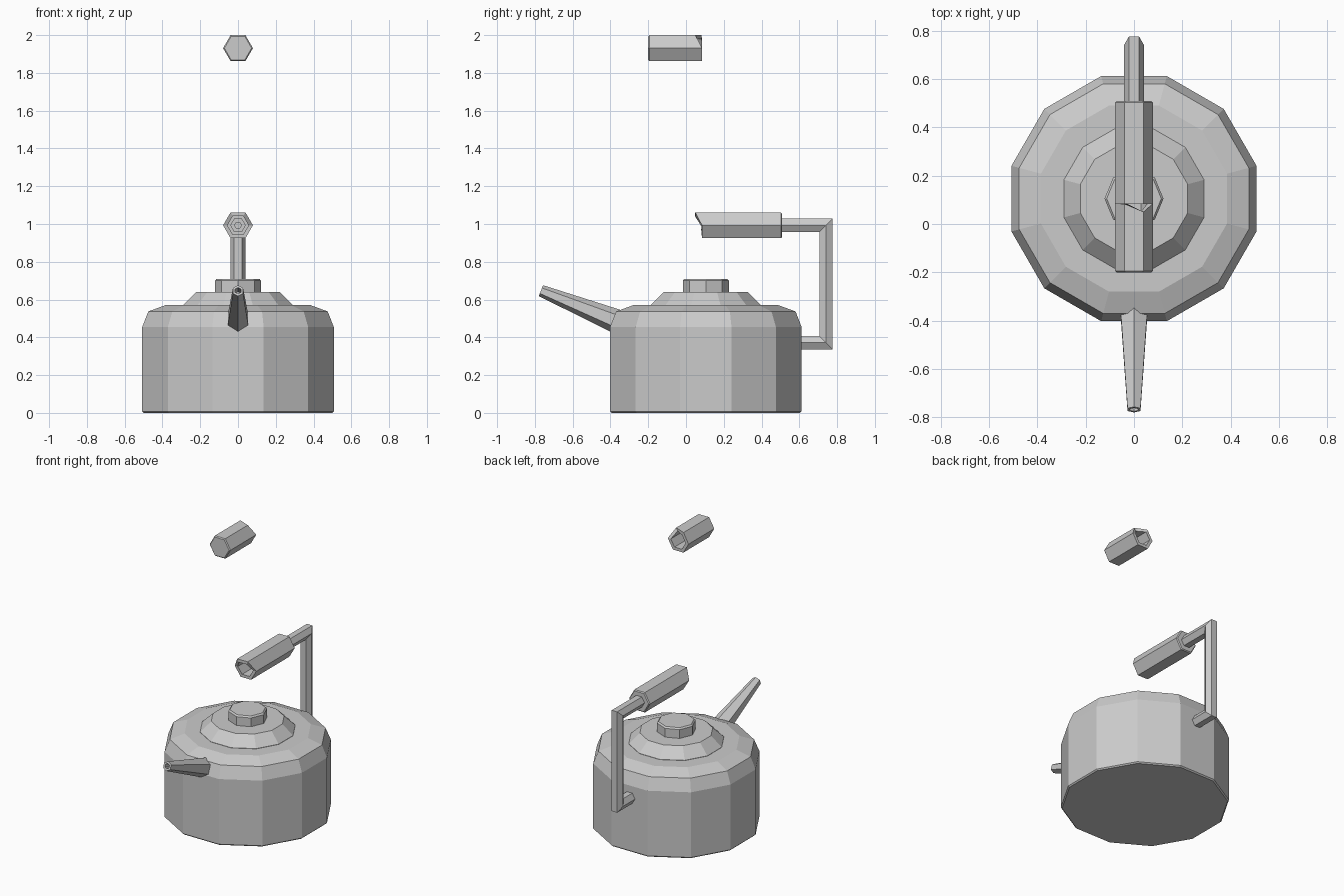
import bpy, bmesh, math
from mathutils import Vector

if "Cube" in bpy.data.objects:
    bpy.data.objects.remove(bpy.data.objects["Cube"])


def loft(name, rings):
    """Bridge equal-length rings of points and cap both ends."""
    bm = bmesh.new()
    loops = [[bm.verts.new(p) for p in ring] for ring in rings]
    n = len(loops[0])
    for a, b in zip(loops, loops[1:]):
        for i in range(n):
            j = (i + 1) % n
            bm.faces.new((a[i], a[j], b[j], b[i]))
    bm.faces.new(loops[0])
    bm.faces.new(loops[-1])
    bmesh.ops.recalc_face_normals(bm, faces=bm.faces)
    mesh = bpy.data.meshes.new(name)
    bm.to_mesh(mesh)
    bm.free()
    obj = bpy.data.objects.new(name, mesh)
    bpy.context.collection.objects.link(obj)
    return obj


def ring(center, u, v, r, n, start=0.0):
    """Regular polygon around center in the plane of u and v."""
    c, u, v = Vector(center), Vector(u), Vector(v)
    return [c + r * (math.cos(a) * u + math.sin(a) * v)
            for a in (start + math.tau * i / n for i in range(n))]


X, Y, Z = (1, 0, 0), (0, 1, 0), (0, 0, 1)
CY = 0.105                      # kettle axis
K = 1 / math.cos(math.pi / 12)  # flat-to-corner ratio of a 12-gon


def turned(name, profile, n, start, k=1.0):
    return loft(name, [ring((0, CY, z), X, Y, r * k, n, start) for r, z in profile])


# Body, lid and knob
turned("body", [(0.499, 0), (0.507, 0.008), (0.507, 0.455), (0.475, 0.537),
                (0.385, 0.57), (0.2, 0.57)], 12, math.pi / 12, K)
turned("lid", [(0.29, 0.565), (0.29, 0.572), (0.222, 0.64)], 12, math.pi / 12, K)
turned("lid_knob", [(0.122, 0.635), (0.122, 0.7), (0.113, 0.71)], 8, 0)

# Spout: tapered hexagon with a recessed opening at the tip
base, tip = Vector((0, -0.33, 0.47)), Vector((0, -0.768, 0.647))
d = (tip - base).normalized()
up = d.cross(Vector(X))
if up.z < 0:
    up = -up
loft("spout", [ring(base, X, up, 0.067, 6, math.pi / 6),
               ring(tip, X, up, 0.031, 6, math.pi / 6),
               ring(tip, X, up, 0.018, 6, math.pi / 6),
               ring(tip - d * 0.06, X, up, 0.018, 6, math.pi / 6)])

# Handle rod: hexagonal bar with mitred corners, hollow at its upper end
R = 0.041
HZ = 0.993
loft("handle_rod", [
    ring((0, 0.57, 0.372), X, Z, R, 6),
    ring((0, 0.741, 0.372), X, (0, -1, 1), R, 6),
    ring((0, 0.741, HZ), X, (0, -1, -1), R, 6),
    ring((0, 0.3, HZ), X, (0, 0, -1), R, 6),
    ring((0, 0.3, HZ), X, (0, 0, -1), 0.018, 6),
    ring((0, 0.34, HZ), X, (0, 0, -1), 0.018, 6)])


def broken_grip(name, z, y_end, y_inner, jag):
    """Hollow hexagonal sleeve, closed at y_end, broken along jag."""
    def hexa(y, r):
        return ring((0, y, z), X, Z, r, 12 // 2)

    def torn(r):
        return [Vector((p.x, y, p.z)) for p, y in zip(hexa(0, r), jag)]
    s = 1 if y_end > jag[0] else -1
    loft(name, [hexa(y_end, 0.072), hexa(y_end - s * 0.006, 0.079), torn(0.079),
                torn(0.056), hexa(y_inner, 0.056)])


# Snapped grip: the half still on the rod and the piece floating above
broken_grip("grip", HZ, 0.508, 0.46, [0.085, 0.05, 0.047, 0.078, 0.085, 0.085])
broken_grip("grip_fragment", 1.931, -0.2, -0.16, [0.085, 0.05, 0.083, 0.085, 0.085, 0.085])
